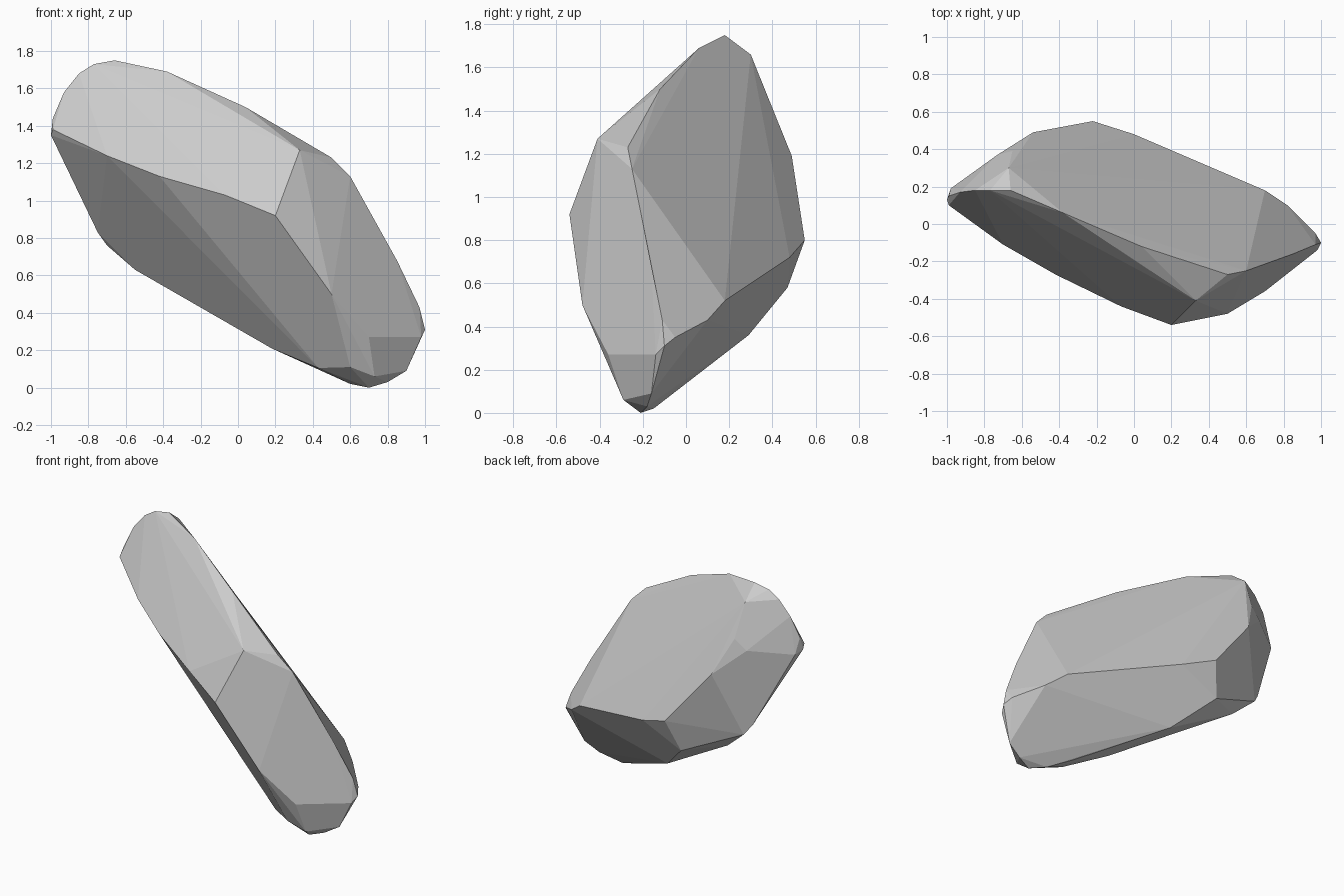
import bpy, bmesh, math

# Corner points of the faceted stone, grouped by the ridge they lie on
front_ridge = [(-1, .13, 1.35), (-.99, .1, 1.38), (-.7, -.11, 1.24), (-.42, -.27, 1.13),
               (-.07, -.44, 1.03), (.2, -.54, .92), (.5, -.48, .5), (.7, -.36, .27),
               (.73, -.29, .06)]
top_ridge = [(-.99, .15, 1.44), (-.93, .17, 1.58), (-.85, .18, 1.68), (-.77, .18, 1.73),
             (-.66, .18, 1.75), (-.38, .06, 1.69), (.04, -.12, 1.5), (.33, -.41, 1.27),
             (.5, -.27, 1.23)]
right_ridge = [(.6, -.25, 1.13), (.85, -.16, .68), (.97, -.11, .43), (1, -.1, .31),
               (.98, -.14, .27), (.97, -.05, .35), (.9, -.16, .09), (.8, -.18, .03),
               (.7, -.21, 0)]
back_ridge = [(-.67, .3, 1.66), (-.65, .39, 1.43), (-.73, .37, 1.36), (-.54, .49, 1.19),
              (-.22, .55, .8), (0, .48, .72), (.7, .18, .52), (.82, .1, .43)]
lower_ridge = [(-.98, .19, 1.33), (-.75, .33, .83), (-.7, .36, .76), (-.29, .47, .58),
               (-.55, .32, .63), (-.06, .29, .36), (.18, .1, .23), (.18, -.04, .21),
               (.43, -.2, .105), (.45, -.06, .09), (.6, -.15, .02), (.6, -.31, .11)]

# The stone is the convex hull of its ridges
bm = bmesh.new()
for p in front_ridge + top_ridge + right_ridge + back_ridge + lower_ridge:
    bm.verts.new(p)
bmesh.ops.convex_hull(bm, input=bm.verts)
bmesh.ops.delete(bm, geom=[v for v in bm.verts if not v.link_faces], context='VERTS')
# Merge nearly flat neighbours into broad facets
bmesh.ops.dissolve_limit(bm, angle_limit=math.radians(3), verts=bm.verts, edges=bm.edges)
bmesh.ops.recalc_face_normals(bm, faces=bm.faces)

mesh = bpy.data.meshes.new("stone")
bm.to_mesh(mesh)
bm.free()
stone = bpy.data.objects.new("stone", mesh)
bpy.context.collection.objects.link(stone)
